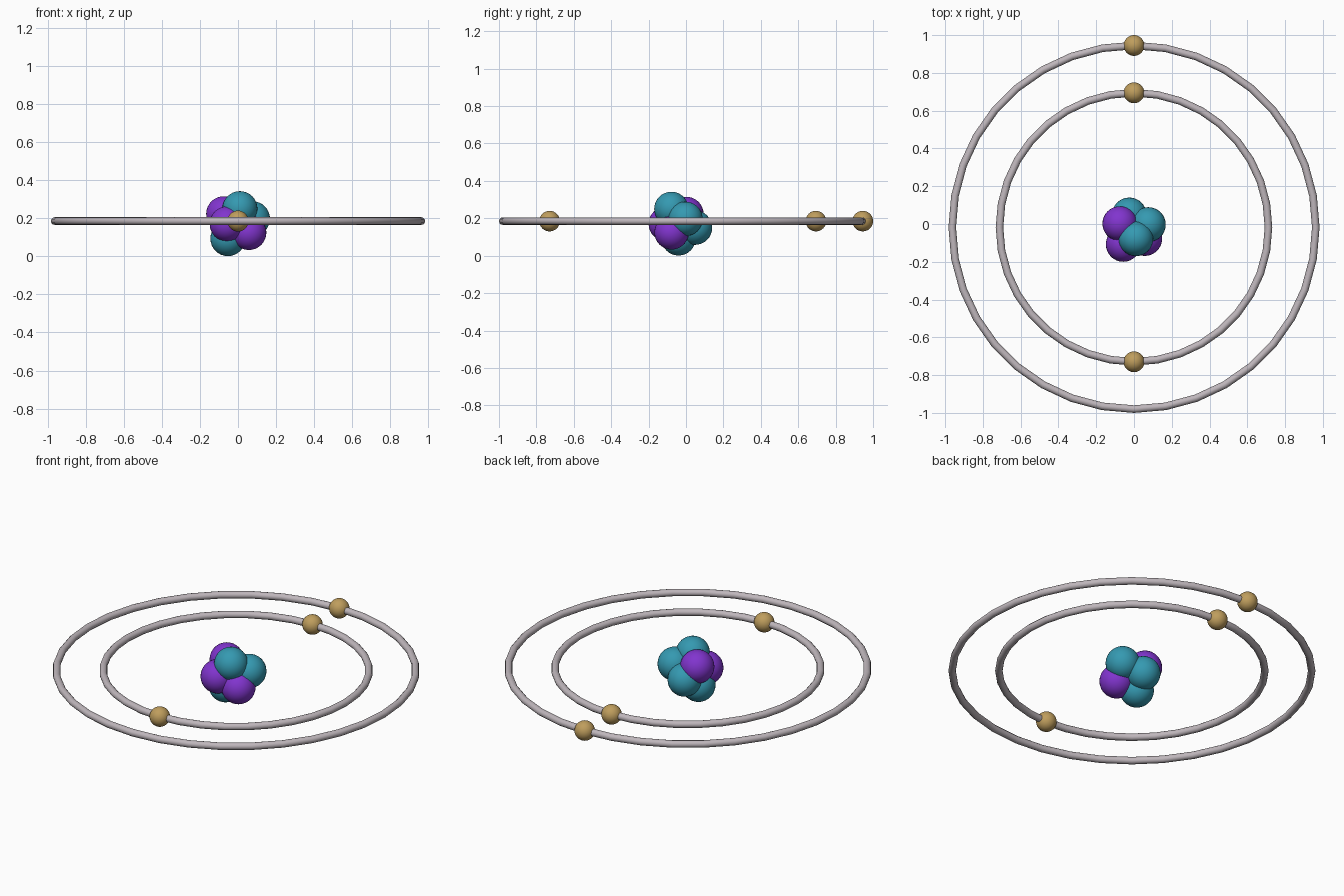
import bpy

if "Cube" in bpy.data.objects:
    bpy.data.objects.remove(bpy.data.objects["Cube"])

RING_Z = 0.185    # height of the orbit plane
RING_Y = -0.0175  # centre of the orbits


def material(name, rgb):
    m = bpy.data.materials.new(name)
    m.diffuse_color = (*rgb, 1)
    m.use_nodes = True
    m.node_tree.nodes["Principled BSDF"].inputs["Base Color"].default_value = m.diffuse_color
    return m


TEAL = material("teal", (0.035, 0.32, 0.44))
PURPLE = material("purple", (0.22, 0.035, 0.62))
GOLD = material("gold", (0.52, 0.34, 0.11))
PALE = material("pale_grey", (0.52, 0.47, 0.50))


def finish(name, mat):
    ob = bpy.context.object
    ob.name = name
    ob.data.materials.append(mat)
    bpy.ops.object.shade_smooth()


def ball(name, loc, radius, mat):
    bpy.ops.mesh.primitive_uv_sphere_add(segments=32, ring_count=16, radius=radius, location=loc)
    finish(name, mat)


def orbit(name, radius):
    bpy.ops.mesh.primitive_torus_add(major_segments=36, minor_segments=12, major_radius=radius,
                                     minor_radius=0.02, location=(0, RING_Y, RING_Z))
    finish(name, PALE)


# nucleus
NEUTRONS = [(0.01, -0.078, 0.25), (0.076, -0.003, 0.197),
            (-0.025, 0.048, 0.15), (-0.053, -0.04, 0.093)]
PROTONS = [(-0.075, 0.002, 0.223), (-0.057, -0.108, 0.17), (0.057, -0.077, 0.125)]
for i, p in enumerate(NEUTRONS):
    ball(f"neutron_{i + 1}", p, 0.092, TEAL)
for i, p in enumerate(PROTONS):
    ball(f"proton_{i + 1}", p, 0.092, PURPLE)

# orbits and their electrons
orbit("inner_orbit", 0.712)
orbit("outer_orbit", 0.9625)
for name, offset in (("inner_electron_back", 0.712), ("inner_electron_front", -0.712),
                     ("outer_electron", 0.9625)):
    ball(name, (0, RING_Y + offset, RING_Z), 0.055, GOLD)
